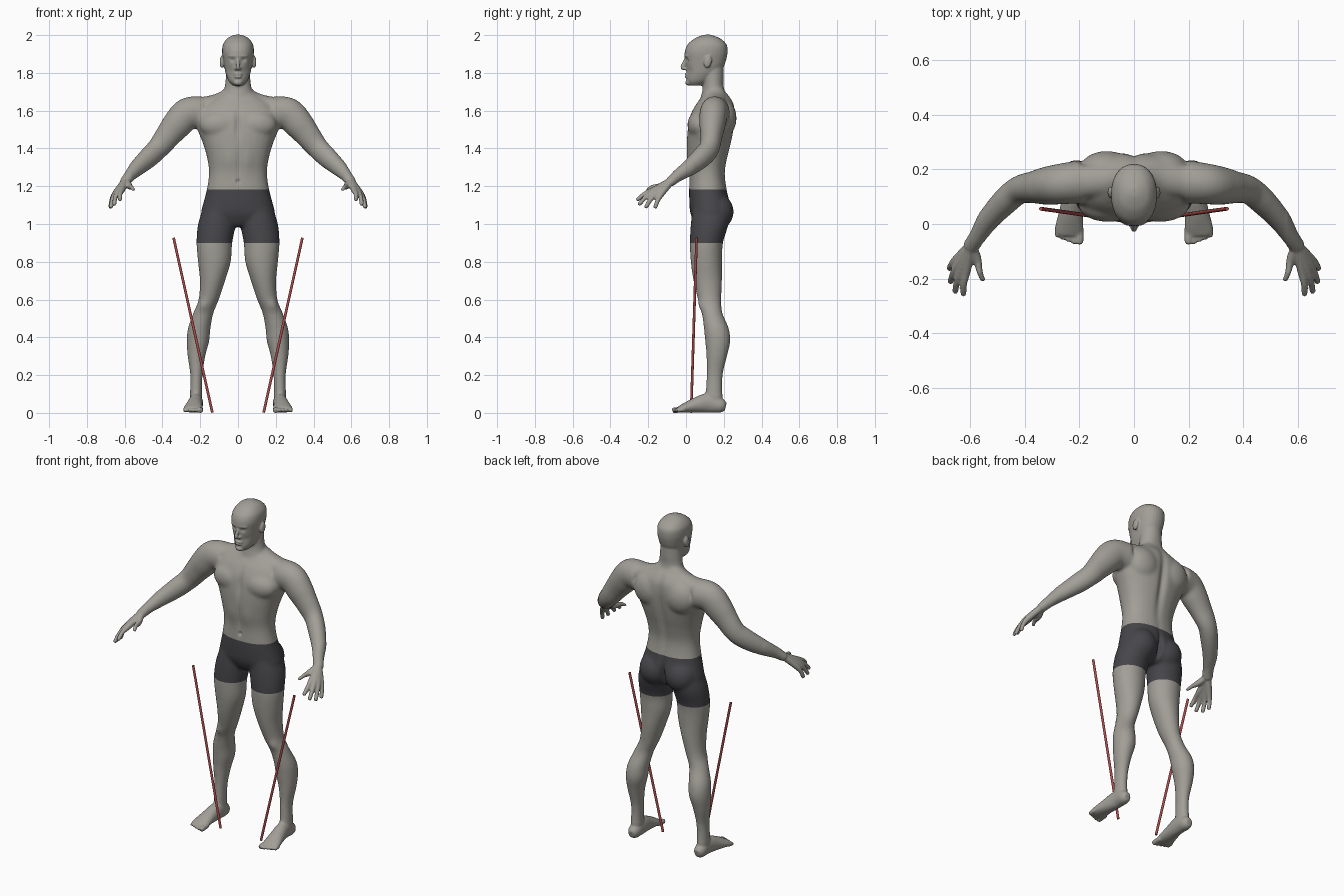
import bpy, bmesh, math
from mathutils import Vector, Matrix

cube = bpy.data.objects.get("Cube")
if cube:
    bpy.data.objects.remove(cube, do_unlink=True)


def make_material(name, colour):
    mat = bpy.data.materials.new(name)
    mat.use_nodes = True
    mat.diffuse_color = (*colour, 1)
    mat.node_tree.nodes["Principled BSDF"].inputs["Base Color"].default_value = (*colour, 1)
    return mat


skin = make_material("grey skin", (.36, .345, .31))
cloth = make_material("dark shorts", (.062, .062, .07))
red = make_material("red pole", (.42, .07, .07))


def spline(rows, steps=6):
    """Smooth interpolation through rows of equal-length tuples."""
    result = []
    for i in range(len(rows) - 1):
        a, b, c, d = rows[max(i - 1, 0)], rows[i], rows[i + 1], rows[min(i + 2, len(rows) - 1)]
        for s in range(steps):
            t = s / steps
            result.append([q + .5 * t * (r - p + t * (2 * p - 5 * q + 4 * r - w + t * (3 * (q - r) + w - p)))
                           for p, q, r, w in zip(a, b, c, d)])
    return result + [list(rows[-1])]


def loft(bm, rows, upright=False, power=2.0, sides=28):
    """Skin closed rings given as x, y, z, half width, half depth."""
    rows = spline(rows)
    rings = []
    for i, row in enumerate(rows):
        centre = Vector(row[:3])
        across, along = Vector((1, 0, 0)), Vector((0, 1, 0))
        if not upright:
            heading = Vector(rows[min(i + 1, len(rows) - 1)][:3]) - Vector(rows[max(i - 1, 0)][:3])
            across = heading.cross(Vector((0, 0, 1))).normalized()
            along = across.cross(heading).normalized()
        ring = []
        for k in range(sides):
            angle = math.tau * k / sides
            c, s = math.cos(angle), math.sin(angle)
            c = math.copysign(abs(c) ** (2 / power), c)
            s = math.copysign(abs(s) ** (2 / power), s)
            ring.append(bm.verts.new(centre + across * c * row[3] + along * s * row[4]))
        rings.append(ring)
    for low, high in zip(rings, rings[1:]):
        for k in range(sides):
            n = (k + 1) % sides
            bm.faces.new((low[k], low[n], high[n], high[k]))
    bm.faces.new(rings[0][::-1])
    bm.faces.new(rings[-1])


def slab(rows):
    """Turn height, front, back, half width into loft rows on the centre line."""
    return [(0, (f + b) / 2, z, w, (b - f) / 2) for z, f, b, w in rows]


def blob(bm, centre, size, tilt=0):
    matrix = Matrix.Translation(centre) @ Matrix.Rotation(tilt, 4, 'X') @ Matrix.Diagonal((*size, 1))
    bmesh.ops.create_uvsphere(bm, u_segments=24, v_segments=16, radius=1, matrix=matrix)


bm = bmesh.new()

# Leg
loft(bm, [(.10, .13, 1.08, .085, .095), (.112, .125, 1.0, .10, .10), (.125, .108, .9, .095, .088),
          (.125, .108, .8, .087, .083), (.135, .115, .7, .067, .076), (.155, .125, .6, .054, .062),
          (.183, .138, .53, .054, .055), (.205, .16, .45, .06, .066), (.212, .168, .38, .06, .067),
          (.22, .163, .3, .047, .055), (.22, .152, .2, .033, .043), (.222, .148, .1, .033, .045),
          (.222, .15, .03, .032, .046)], upright=True)

# Foot and toes
loft(bm, [(.222, .21, .032, .018, .022), (.222, .185, .038, .034, .038), (.222, .12, .052, .037, .052),
          (.23, .05, .04, .043, .04), (.237, -.01, .025, .051, .025), (.238, -.04, .017, .049, .016)])
for i in range(5):
    x = .2 + .02 * i
    tip = -.073 + .008 * max(i - 1, 0)
    size = .015 if i == 0 else .0105
    loft(bm, [(x, -.01, .018, size, size), (x, tip + .01, .014, size, size), (x, tip, .012, size * .6, size * .6)])

# Arm
loft(bm, [(.19, .155, 1.59, .08, .085), (.265, .147, 1.585, .075, .085), (.32, .14, 1.53, .07, .08),
          (.365, .135, 1.475, .06, .07), (.42, .125, 1.405, .052, .06), (.47, .085, 1.355, .05, .057),
          (.53, .02, 1.30, .042, .046), (.572, -.045, 1.255, .032, .032), (.60, -.085, 1.22, .029, .025)])

# Hand: each finger runs from the wrist through its knuckle to the tip
wrist = Vector((.597, -.078, 1.228))
fingers = [((.614, -.168, 1.182), (.625, -.262, 1.125)), ((.632, -.165, 1.175), (.656, -.252, 1.1)),
           ((.645, -.152, 1.167), (.673, -.215, 1.085)), ((.65, -.13, 1.16), (.677, -.165, 1.083)),
           ((.573, -.135, 1.2), (.548, -.212, 1.178))]
for knuckle, tip in fingers:
    knuckle, tip = Vector(knuckle), Vector(tip)
    middle = knuckle.lerp(tip, .55) + Vector((.004, 0, .008))
    loft(bm, [(*wrist, .02, .02), (*knuckle, .017, .017), (*middle, .0125, .0125),
              (*middle.lerp(tip, .85), .011, .011), (*tip, .006, .006)], sides=14)

# Trapezius, chest, buttock, shoulder blade, ear, eye and nostril
loft(bm, [(.03, .16, 1.69, .05, .045), (.09, .16, 1.652, .055, .045), (.18, .155, 1.625, .06, .048),
          (.27, .15, 1.605, .06, .055)])
blob(bm, (.095, .07, 1.525), (.11, .063, .075))
blob(bm, (.088, .165, 1.065), (.092, .088, .095))
blob(bm, (.1, .2, 1.56), (.1, .068, .1))
blob(bm, (.086, .115, 1.858), (.011, .021, .034), -.2)
blob(bm, (.033, .02, 1.867), (.016, .016, .012))
blob(bm, (.01, -.004, 1.822), (.01, .011, .008))

# Mirror every paired part
copy = bmesh.ops.duplicate(bm, geom=bm.verts[:] + bm.edges[:] + bm.faces[:])["geom"]
bmesh.ops.scale(bm, vec=(-1, 1, 1), verts=[g for g in copy if isinstance(g, bmesh.types.BMVert)])

# Torso
loft(bm, slab([(.985, .07, .17, .05), (1.0, .05, .2, .13), (1.05, .025, .23, .192), (1.1, .018, .235, .187),
               (1.18, .016, .217, .166), (1.27, .018, .207, .154), (1.35, .008, .22, .164),
               (1.43, .004, .24, .187), (1.5, .008, .253, .215), (1.57, .02, .26, .225),
               (1.63, .05, .255, .19), (1.67, .08, .235, .13), (1.7, .1, .21, .08)]),
     upright=True, power=2.3)

# Neck and head
loft(bm, slab([(1.62, .07, .235, .11), (1.68, .08, .215, .085), (1.73, .09, .2, .07), (1.78, .085, .2, .064),
               (1.84, .08, .2, .06)]), upright=True)
loft(bm, slab([(1.732, .02, .085, .026), (1.755, .006, .125, .048), (1.79, .004, .165, .063),
               (1.83, 0, .198, .072), (1.87, -.004, .213, .079), (1.91, -.007, .22, .084),
               (1.95, .008, .215, .08), (1.98, .042, .185, .06), (1.994, .072, .155, .038),
               (2.002, .1, .13, .015)]), upright=True, power=2.2)

# Nose, lips, chin and brow
loft(bm, [(0, .008, 1.885, .009, .009), (0, -.008, 1.855, .009, .011), (0, -.019, 1.83, .011, .011),
          (0, -.01, 1.819, .009, .008)])
for height, width in ((1.791, .024), (1.779, .021)):
    blob(bm, (0, .004, height), (width, .013, .007))
blob(bm, (0, .014, 1.748), (.024, .018, .015))
blob(bm, (0, .018, 1.889), (.055, .028, .009))

# Fuse the parts into one skin
bmesh.ops.recalc_face_normals(bm, faces=bm.faces)
mesh = bpy.data.meshes.new("body")
bm.to_mesh(mesh)
body = bpy.data.objects.new("body", mesh)
bpy.context.collection.objects.link(body)
remesh = body.modifiers.new("fuse", 'REMESH')
remesh.mode = 'VOXEL'
remesh.voxel_size = .0052
bpy.context.view_layer.update()
fused = body.evaluated_get(bpy.context.evaluated_depsgraph_get()).to_mesh()
bm.clear()
bm.from_mesh(fused)
body.modifiers.remove(remesh)

# Soften the large muscles more than the face, hands and feet
large = [v for v in bm.verts if abs(v.co.x) < .56 and .1 < v.co.z < 1.73]
for _ in range(22):
    bmesh.ops.smooth_vert(bm, verts=large, factor=.5, use_axis_x=True, use_axis_y=True, use_axis_z=True)
for _ in range(2):
    bmesh.ops.smooth_vert(bm, verts=bm.verts, factor=.5, use_axis_x=True, use_axis_y=True, use_axis_z=True)

# Sculpted hollows and swellings: centre, reach, push along y
brushes = [((0, .26, 1.45), (.022, .08, .2), -.016),      # spine
           ((0, .25, 1.06), (.014, .1, .07), -.03),       # cleft
           ((0, 0, 1.53), (.016, .06, .08), .012),        # breastbone
           ((0, .01, 1.3), (.01, .05, .1), .005),         # belly line
           ((0, .01, 1.225), (.009, .04, .01), .01),      # navel
           ((.05, 0, 1.33), (.03, .05, .07), -.005),      # belly muscle
           ((.03, 0, 1.868), (.014, .03, .01), .007),     # eye socket
           ((.045, 0, 1.81), (.02, .04, .02), .006),      # cheek hollow
           ((0, 0, 1.785), (.022, .03, .0035), .006),     # mouth
           ((.19, .08, .57), (.03, .04, .03), -.008),     # kneecap
           ((.07, .0, 1.65), (.05, .06, .014), .006)]     # collar hollow
for v in bm.verts:
    x, y, z = abs(v.co.x), v.co.y, v.co.z
    for (cx, cy, cz), (rx, ry, rz), push in brushes:
        if abs(z - cz) < 2.5 * rz and x - cx < 2.5 * rx:
            v.co.y += push * math.exp(-((x - cx) / rx) ** 2 - ((y - cy) / ry) ** 2 - ((z - cz) / rz) ** 2)
    v.co.z = max(v.co.z, 0)

# Shorts: cut clean hems and colour the faces between them
hem, waistband = .9, 1.183
for height in (hem, waistband):
    near = [f for f in bm.faces if abs(f.calc_center_median().x) < .3]
    geom = set(near) | {e for f in near for e in f.edges} | {v for f in near for v in f.verts}
    bmesh.ops.bisect_plane(bm, geom=list(geom), plane_co=(0, 0, height), plane_no=(0, 0, 1))
for face in bm.faces:
    c = face.calc_center_median()
    face.smooth = True
    face.material_index = int(abs(c.x) < .3 and hem < c.z < waistband)
body.to_mesh_clear()
bm.to_mesh(mesh)
bm.free()
mesh.materials.append(skin)
mesh.materials.append(cloth)

# Slanted poles
for name, side in (("left_pole", 1), ("right_pole", -1)):
    foot, top = Vector((side * .136, .027, .002)), Vector((side * .341, .056, .927))
    bm = bmesh.new()
    turn = (top - foot).to_track_quat('Z', 'Y').to_matrix().to_4x4()
    bmesh.ops.create_cone(bm, cap_ends=True, segments=12, radius1=.007, radius2=.007, depth=(top - foot).length,
                          matrix=Matrix.Translation((foot + top) / 2) @ turn)
    mesh = bpy.data.meshes.new(name)
    bm.to_mesh(mesh)
    bm.free()
    mesh.materials.append(red)
    bpy.context.collection.objects.link(bpy.data.objects.new(name, mesh))
